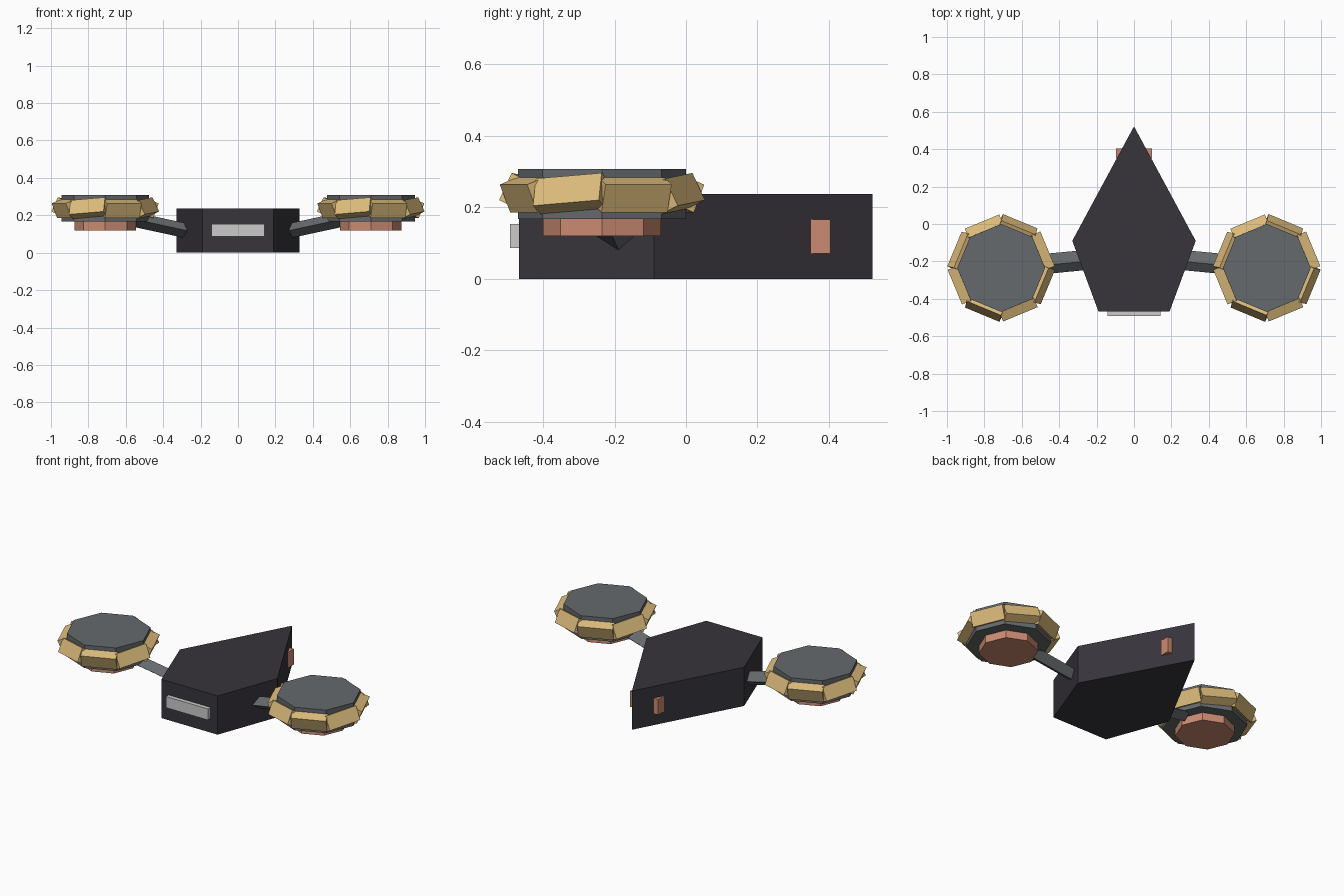
import bpy, bmesh
from math import radians, cos, sin
from mathutils import Matrix, Vector

old = bpy.data.objects.get("Cube")
if old:
    bpy.data.objects.remove(old, do_unlink=True)


def material(name, rgb):
    m = bpy.data.materials.new(name)
    m.use_nodes = True
    colour = (*rgb, 1)
    m.diffuse_color = colour
    m.node_tree.nodes["Principled BSDF"].inputs["Base Color"].default_value = colour
    return m


CHARCOAL = material("charcoal", (0.038, 0.035, 0.044))
GREY = material("slate_grey", (0.13, 0.143, 0.15))
GOLD = material("gold", (0.72, 0.5, 0.2))
COPPER = material("copper", (0.6, 0.26, 0.17))
SILVER = material("silver", (0.6, 0.6, 0.6))


def make(name, bm, mat):
    bmesh.ops.recalc_face_normals(bm, faces=bm.faces)
    mesh = bpy.data.meshes.new(name)
    bm.to_mesh(mesh)
    bm.free()
    mesh.materials.append(mat)
    ob = bpy.data.objects.new(name, mesh)
    bpy.context.collection.objects.link(ob)
    return ob


def prism(name, outline, z0, z1, mat):
    """Extrude a flat outline from z0 up to z1."""
    bm = bmesh.new()
    face = bm.faces.new([bm.verts.new((x, y, z0)) for x, y in outline])
    top = bmesh.ops.extrude_face_region(bm, geom=[face])["geom"]
    verts = [g for g in top if isinstance(g, bmesh.types.BMVert)]
    bmesh.ops.translate(bm, verts=verts, vec=(0, 0, z1 - z0))
    return make(name, bm, mat)


def box(name, centre, size, mat, rot=Matrix.Identity(4)):
    bm = bmesh.new()
    m = Matrix.Translation(centre) @ rot @ Matrix.Diagonal((*size, 1))
    bmesh.ops.create_cube(bm, size=1, matrix=m)
    return make(name, bm, mat)


def octagon(cx, cy, r):
    return [(cx + r * cos(radians(45 * i)), cy + r * sin(radians(45 * i))) for i in range(8)]


# Pointed hull
prism("hull", [(0, 0.522), (-0.33, -0.09), (-0.19, -0.468), (0.19, -0.468), (0.33, -0.09)],
      0, 0.237, CHARCOAL)
box("front_plate", (0, -0.475, 0.12), (0.285, 0.036, 0.068), SILVER)
box("rear_block", (0, 0.377, 0.118), (0.19, 0.055, 0.095), COPPER)

CY = -0.235
for side, s in (("left", 1), ("right", -1)):
    cx = s * 0.71

    # Arm: square bar standing on its edge, rising from the hull to the pod
    a = Vector((s * 0.22, -0.189, 0.105))
    b = Vector((s * 0.545, -0.22, 0.175))
    bm = bmesh.new()
    section = [(-0.007, 0.04), (-0.054, 0.002), (0.007, -0.04), (0.054, -0.002)]
    rings = [[bm.verts.new(p + Vector((0, y, z))) for y, z in section] for p in (a, b)]
    bm.faces.new(rings[0])
    bm.faces.new(rings[1])
    for i in range(4):
        j = (i + 1) % 4
        bm.faces.new((rings[0][i], rings[0][j], rings[1][j], rings[1][i]))
    make(side + "_arm", bm, GREY)

    # Pod: eight-sided disc with a smaller base below
    prism(side + "_pod", octagon(cx, CY, 0.235), 0.167, 0.308, GREY)
    prism(side + "_pod_base", octagon(cx, CY, 0.165), 0.12, 0.17, COPPER)

    # Rim blocks, tilted down and up in turn
    for i in range(8):
        ang = radians(22.5 + 45 * i)
        up = i % 2
        tilt = Matrix.Rotation(radians(-25 if up else 22), 4, "Y")
        roll = Matrix.Rotation(radians(4.5 if up else 0), 4, "X")
        rot = Matrix.Rotation(ang, 4, "Z") @ roll @ tilt
        centre = (cx + 0.227 * cos(ang), CY + 0.227 * sin(ang), 0.239 if up else 0.235)
        box(f"{side}_rim_block_{i + 1}", centre, (0.055, 0.2, 0.084), GOLD, rot)
